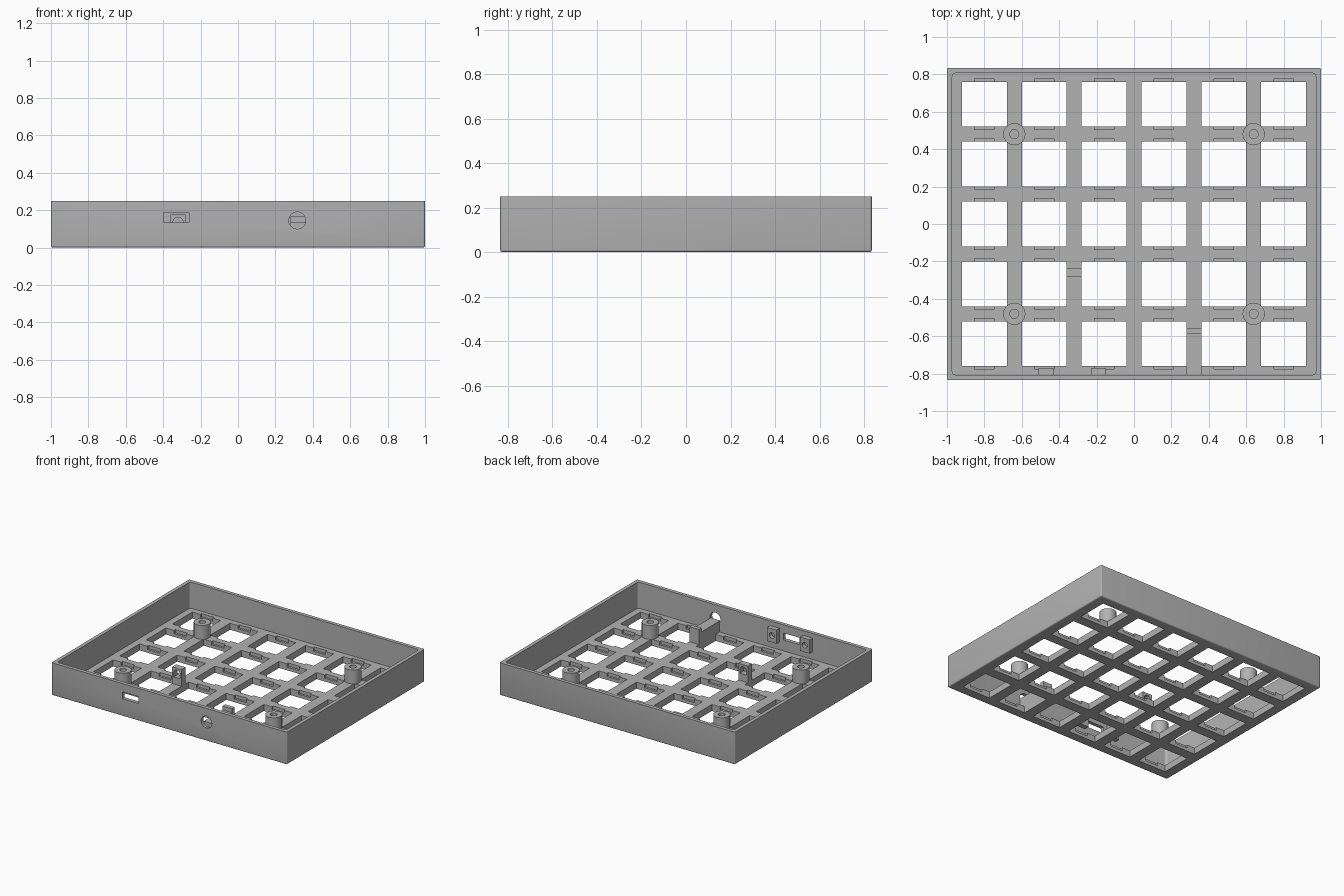
import bpy, bmesh, math
from mathutils import Matrix, Vector

if "Cube" in bpy.data.objects:
    bpy.data.objects.remove(bpy.data.objects["Cube"])

HALF_X, HALF_Y, HEIGHT = 1.0, 0.835, 0.25
WALL, FLOOR, PITCH, HOLE = 0.028, 0.05, 0.32, 0.24

grey = bpy.data.materials.new("plain grey plastic")
grey.use_nodes = True
colour = (0.45, 0.45, 0.45, 1)
grey.diffuse_color = colour
grey.node_tree.nodes["Principled BSDF"].inputs["Base Color"].default_value = colour


def add_box(bm, x, y, z):
    """Box from (low, high) ranges."""
    verts = bmesh.ops.create_cube(bm, size=1)["verts"]
    for v in verts:
        v.co = Vector([(lo + hi) / 2 + c * (hi - lo)
                       for c, (lo, hi) in zip(v.co, (x, y, z))])


def add_cylinder(bm, centre, radius, depth, along_y=False):
    turn = Matrix.Rotation(math.pi / 2 if along_y else 0, 4, "X")
    bmesh.ops.create_cone(bm, cap_ends=True, segments=40, radius1=radius, radius2=radius,
                          depth=depth, matrix=Matrix.Translation(centre) @ turn)


def bevel_edges(bm, rule, width):
    edges = [e for e in bm.edges if rule(*(v.co for v in e.verts))]
    bmesh.ops.bevel(bm, geom=edges, offset=width, segments=4, profile=0.5, affect="EDGES")


def make(name, bm):
    mesh = bpy.data.meshes.new(name)
    bm.to_mesh(mesh)
    bm.free()
    obj = bpy.data.objects.new(name, mesh)
    bpy.context.collection.objects.link(obj)
    mesh.materials.append(grey)
    return obj


def box(name, x, y, z):
    bm = bmesh.new()
    add_box(bm, x, y, z)
    return make(name, bm)


def cut(obj, bm):
    """Subtract the shapes in bm from obj."""
    cutter = make("cutter", bm)
    cutter.hide_render = True
    mod = obj.modifiers.new("cut", "BOOLEAN")
    mod.operation, mod.solver, mod.object = "DIFFERENCE", "EXACT", cutter
    graph = bpy.context.evaluated_depsgraph_get()
    mesh = bpy.data.meshes.new_from_object(obj.evaluated_get(graph))
    obj.modifiers.clear()
    obj.data = mesh
    bpy.data.objects.remove(cutter)


def is_vertical(a, b):
    return abs(a.z - b.z) > 0.01


# Tray with softened outer corners and underside
bm = bmesh.new()
add_box(bm, (-HALF_X, HALF_X), (-HALF_Y, HALF_Y), (0, HEIGHT))
bevel_edges(bm, lambda a, b: is_vertical(a, b) or a.z + b.z < 0.01, 0.01)
tray = make("tray", bm)

# Open inside of the tray
bm = bmesh.new()
add_box(bm, (-HALF_X + WALL, HALF_X - WALL), (-HALF_Y + WALL, HALF_Y - WALL),
        (FLOOR, HEIGHT + 0.1))
bevel_edges(bm, is_vertical, 0.02)
cut(tray, bm)

# Grid of square key openings, then the clip notches beside them
centres = [((i - 2.5) * PITCH, (j - 2) * PITCH) for i in range(6) for j in range(5)]
for width, length, low in ((HOLE, HOLE, -0.1), (0.104, HOLE + 0.032, 0.025)):
    bm = bmesh.new()
    for x, y in centres:
        add_box(bm, (x - width / 2, x + width / 2), (y - length / 2, y + length / 2),
                (low, FLOOR + 0.02))
    cut(tray, bm)

# Connector slot and round cable hole in the front wall
bm = bmesh.new()
add_box(bm, (-0.398, -0.262), (-0.9, -0.78), (0.134, 0.187))
add_cylinder(bm, (0.317, -HALF_Y, 0.145), 0.045, 0.12, True)
cut(tray, bm)
parts = [tray]

# Screw posts
for side, sx in (("right", -1), ("left", 1)):
    for end, sy in (("front", -1), ("back", 1)):
        bm = bmesh.new()
        add_cylinder(bm, (sx * 0.64, sy * 0.48, 0.102), 0.059, 0.108)
        post = make(f"{end}_{side}_post", bm)
        bm = bmesh.new()
        add_cylinder(bm, (sx * 0.64, sy * 0.48, 0.13), 0.024, 0.14)
        cut(post, bm)
        parts.append(post)

# Upright stop behind the connector, with a round-topped opening
stop = box("connector_stop", (-0.36, -0.28), (-0.284, -0.236), (FLOOR - 0.002, 0.178))
bm = bmesh.new()
add_cylinder(bm, (-0.32, -0.26, 0.135), 0.027, 0.1, True)
cut(stop, bm)
bm = bmesh.new()
add_box(bm, (-0.347, -0.293), (-0.31, -0.21), (0.105, 0.135))
cut(stop, bm)
parts.append(stop)

# Screw blocks either side of the connector slot
for side, x in (("right", -0.47), ("left", -0.19)):
    block = box(f"{side}_connector_block", (x - 0.04, x + 0.04), (-0.815, -0.77), (0.11, 0.215))
    bm = bmesh.new()
    add_cylinder(bm, (x, -0.77, 0.163), 0.022, 0.06, True)
    cut(block, bm)
    parts.append(block)

# Cable rest and its end stop
parts.append(box("cable_rest", (0.28, 0.36), (-0.815, -0.58), (FLOOR - 0.002, 0.135)))
parts.append(box("cable_stop", (0.28, 0.36), (-0.588, -0.556), (FLOOR - 0.002, 0.165)))

# Smooth the round surfaces, keep edges sharp
bpy.ops.object.select_all(action="DESELECT")
for part in parts:
    part.select_set(True)
bpy.context.view_layer.objects.active = tray
bpy.ops.object.shade_smooth_by_angle(angle=math.radians(30))
